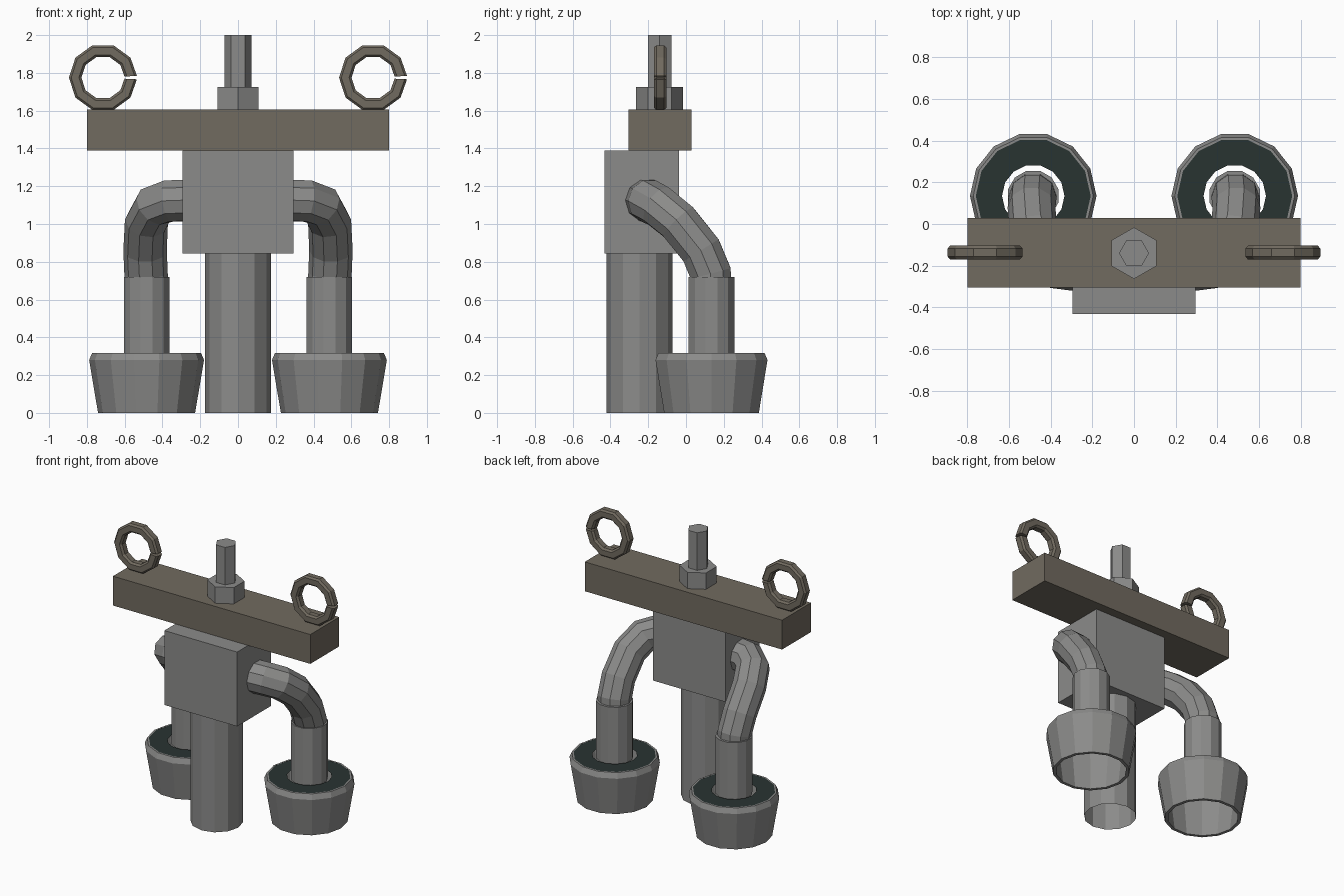
import bpy, bmesh, math
from mathutils import Vector, Quaternion

if "Cube" in bpy.data.objects:
    bpy.data.objects.remove(bpy.data.objects["Cube"])


def material(name, rgb):
    m = bpy.data.materials.new(name)
    m.diffuse_color = (*rgb, 1)
    m.use_nodes = True
    m.node_tree.nodes["Principled BSDF"].inputs["Base Color"].default_value = m.diffuse_color
    return m


GREY = material("steel_grey", (0.26, 0.26, 0.255))
BROWN = material("bar_brown", (0.165, 0.145, 0.115))
DARK = material("dark_gasket", (0.022, 0.033, 0.031))


def finish(name, bm, mat, loc=(0, 0, 0), fix=True):
    if fix:
        bmesh.ops.recalc_face_normals(bm, faces=bm.faces)
    me = bpy.data.meshes.new(name)
    bm.to_mesh(me)
    bm.free()
    me.materials.append(mat)
    ob = bpy.data.objects.new(name, me)
    ob.location = loc
    bpy.context.collection.objects.link(ob)
    return ob


def box(name, lo, hi, mat):
    lo, hi = Vector(lo), Vector(hi)
    bm = bmesh.new()
    bmesh.ops.create_cube(bm, size=1)
    bmesh.ops.scale(bm, vec=hi - lo, verts=bm.verts)
    return finish(name, bm, mat, (lo + hi) / 2)


def bridge(bm, rings, closed=True):
    for a, b in zip(rings, rings[1:]):
        n = len(a)
        for i in range(n if closed else n - 1):
            j = (i + 1) % n
            bm.faces.new((a[i], a[j], b[j], b[i]))


def lathe(name, profile, sides, loc, mat, phase=0.0, cap=False):
    """Stack of (radius, z) rings; going up gives outward normals."""
    bm = bmesh.new()
    rings = []
    for r, z in profile:
        rings.append([bm.verts.new((r * math.cos(phase + math.tau * i / sides),
                                    r * math.sin(phase + math.tau * i / sides), z))
                      for i in range(sides)])
    bridge(bm, rings)
    if cap:
        bm.faces.new(rings[-1])
        bm.faces.new(rings[0][::-1])
    return finish(name, bm, mat, loc, fix=False)


def sweep(name, path, radius, sides, mat):
    """Round tube along a list of points."""
    pts = [Vector(p) for p in path]
    bm = bmesh.new()
    rings = []
    prev = Vector((0, 0, 1))
    u = Vector((1, 0, 0))
    for i, p in enumerate(pts):
        t = (pts[min(i + 1, len(pts) - 1)] - pts[max(i - 1, 0)]).normalized()
        u = prev.rotation_difference(t) @ u
        prev = t
        rings.append([bm.verts.new(p + radius * (Quaternion(t, math.tau * k / sides) @ u))
                      for k in range(sides)])
    bridge(bm, rings)
    bm.faces.new(rings[0])
    bm.faces.new(rings[-1])
    return finish(name, bm, mat)


def split_ring(name, cx):
    """Ten-sided ring with a narrow slit on its right."""
    half = [(0.18, 0.02), (0.168, 0.033), (0.127, 0.033), (0.114, 0.02)]
    section = half + [(r, -y) for r, y in reversed(half)]
    bm = bmesh.new()
    rings = []
    for k in range(11):
        a = math.tau * k / 10
        a = min(max(a, 0.05), math.tau - 0.05)
        rings.append([bm.verts.new((r * math.cos(a), y, r * math.sin(a)))
                      for r, y in section])
    bridge(bm, rings)
    bm.faces.new(rings[0])
    bm.faces.new(rings[-1])
    return finish(name, bm, BROWN, (cx, -0.137, 1.775))


# Crossbar, block, centre pipe
box("crossbar", (-0.8, -0.305, 1.39), (0.8, 0.03, 1.605), BROWN)
box("centre_block", (-0.295, -0.432, 0.845), (0.295, -0.037, 1.39), GREY)
lathe("centre_pipe", [(0.175, 0), (0.175, 0.86)], 12, (0, -0.247, 0), GREY)

# Nut and threaded rod
lathe("nut", [(0.124, 1.60), (0.124, 1.725)], 6, (0, -0.14, 0), GREY, math.pi / 6, True)
lathe("rod", [(0.072, 1.60), (0.072, 2.0)], 6, (0, -0.14, 0), GREY, 0, True)

for s, side in ((-1, "left"), (1, "right")):
    split_ring(side + "_ring", 0.715 * s)
    base = (0.484 * s, 0.135, 0)
    # Straight pipe and curved arm into the block
    lathe(side + "_pipe", [(0.125, 0.30), (0.125, 0.72), (0.10, 0.72)], 12,
          base, GREY, math.pi / 12)
    sweep(side + "_elbow",
          [(s * x, y, z) for x, y, z in (
              (0.485, 0.133, 0.66), (0.487, 0.13, 0.74), (0.492, 0.08, 0.86),
              (0.485, -0.04, 1.01), (0.44, -0.145, 1.095),
              (0.365, -0.198, 1.122), (0.24, -0.212, 1.125))],
          0.115, 10, GREY)
    # Tapered cup, open below, with a dark gasket on top
    lathe(side + "_cup", [(0.275, 0.30), (0.235, 0.0), (0.257, 0.0),
                          (0.304, 0.28), (0.288, 0.318), (0.276, 0.318)], 14, base, GREY)
    lathe(side + "_gasket", [(0.277, 0.317), (0.15, 0.317)], 14, base, DARK)
